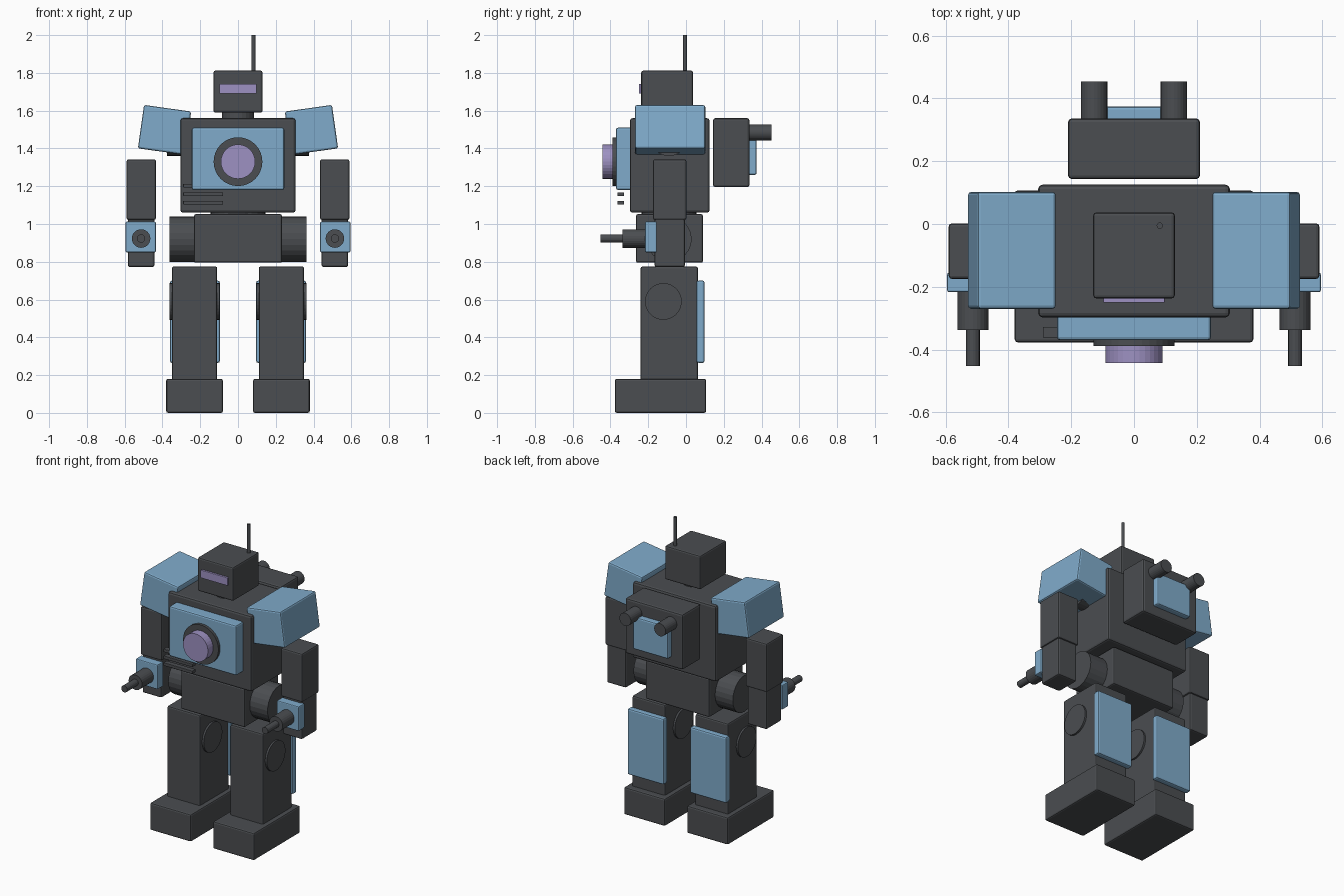
import bpy
import math

cube = bpy.data.objects.get("Cube")
if cube:
    bpy.data.objects.remove(cube, do_unlink=True)


def material(name, rgb):
    m = bpy.data.materials.new(name)
    m.use_nodes = True
    m.diffuse_color = (*rgb, 1)
    m.node_tree.nodes["Principled BSDF"].inputs["Base Color"].default_value = (*rgb, 1)
    return m


GREY = material("charcoal grey", (0.07, 0.075, 0.082))
BLUE = material("sky blue", (0.215, 0.41, 0.60))
PURPLE = material("soft purple", (0.34, 0.285, 0.54))


def finish(name, mat):
    ob = bpy.context.object
    ob.name = ob.data.name = name
    ob.data.materials.append(mat)
    return ob


def box(name, x, y, z, mat=GREY, bevel=0.01, tilt=0):
    """Bevelled block spanning the (low, high) ranges, optionally tilted about y."""
    centre = [(a + b) / 2 for a, b in (x, y, z)]
    bpy.ops.mesh.primitive_cube_add(size=1, location=centre, rotation=(0, tilt, 0))
    ob = finish(name, mat)
    ob.scale = [abs(b - a) for a, b in (x, y, z)]
    bpy.ops.object.transform_apply(location=False, rotation=False, scale=True)
    if bevel:
        mod = ob.modifiers.new("edge bevel", "BEVEL")
        mod.width = bevel
        mod.segments = 2
    return ob


TURN = {"x": (0, math.pi / 2, 0), "y": (math.pi / 2, 0, 0), "z": (0, 0, 0)}


def rod(name, axis, centre, span, radius, mat=GREY, sides=24):
    """Cylinder along an axis; span is its (low, high) range on that axis."""
    loc = list(centre)
    loc["xyz".index(axis)] = sum(span) / 2
    bpy.ops.mesh.primitive_cylinder_add(vertices=sides, radius=radius, depth=abs(span[1] - span[0]),
                                        location=loc, rotation=TURN[axis])
    return finish(name, mat)


# Torso, chest plate and lens
box("torso", (-0.305, 0.305), (-0.297, 0.125), (1.06, 1.56), bevel=0.013)
box("chest_plate", (-0.245, 0.245), (-0.37, -0.285), (1.18, 1.51), BLUE)
rod("lens_ring", "y", (0, 0, 1.33), (-0.388, -0.33), 0.129, sides=32)
rod("lens", "y", (0, 0, 1.33), (-0.443, -0.34), 0.091, PURPLE, sides=32)
for i in range(3):
    z = 1.113 + 0.045 * i
    box(f"chest_vent_{i + 1}", (-0.29, -0.08), (-0.362, -0.328), (z - 0.01, z + 0.01), bevel=0.002)

# Head
rod("neck", "z", (0, -0.1, 0), (1.53, 1.62), 0.085)
box("head", (-0.13, 0.13), (-0.237, 0.037), (1.59, 1.812))
box("visor", (-0.098, 0.098), (-0.25, -0.22), (1.69, 1.742), PURPLE, bevel=0.002)
rod("antenna", "z", (0.082, -0.005, 0), (1.78, 2.0), 0.01, sides=12)

# Backpack
box("backpack", (-0.21, 0.21), (0.143, 0.336), (1.195, 1.56), bevel=0.012)
box("backpack_panel", (-0.128, 0.128), (0.325, 0.374), (1.26, 1.475), BLUE)

# Waist and hips
rod("spine", "z", (0, -0.09, 0), (1.03, 1.08), 0.145)
box("pelvis", (-0.233, 0.233), (-0.265, 0.09), (0.795, 1.052))
rod("hip_axle", "x", (0, -0.09, 0.92), (-0.362, 0.362), 0.12)

# Paired parts
for side, s in (("right", -1), ("left", 1)):
    def span(a, b):
        return (s * a, s * b)

    rod(f"{side}_backpack_nozzle", "y", (s * 0.127, 0, 1.485), (0.3, 0.453), 0.042)

    # Shoulder and arm
    rod(f"{side}_shoulder_joint", "x", (0, -0.09, 1.46), span(0.28, 0.375), 0.1)
    box(f"{side}_shoulder_pad", span(0.263, 0.515), (-0.27, 0.102), (1.382, 1.614), BLUE,
        tilt=-s * math.radians(8))
    box(f"{side}_upper_arm", span(0.434, 0.59), (-0.175, 0.002), (1.022, 1.342))
    box(f"{side}_forearm", span(0.443, 0.583), (-0.166, -0.006), (0.772, 1.03))
    box(f"{side}_wrist_block", span(0.435, 0.595), (-0.217, -0.155), (0.85, 1.012), BLUE, bevel=0.006)
    rod(f"{side}_gun_body", "y", (s * 0.513, 0, 0.923), (-0.337, -0.2), 0.049)
    rod(f"{side}_gun_barrel", "y", (s * 0.513, 0, 0.923), (-0.452, -0.32), 0.022, sides=16)

    # Leg
    box(f"{side}_leg", span(0.11, 0.35), (-0.24, 0.063), (0.17, 0.775))
    rod(f"{side}_knee_disc", "x", (0, -0.12, 0.59), span(0.098, 0.362), 0.097, sides=32)
    box(f"{side}_calf_panel", span(0.096, 0.36), (0.056, 0.098), (0.265, 0.7), BLUE)
    box(f"{side}_foot", span(0.08, 0.38), (-0.377, 0.107), (0, 0.18))
